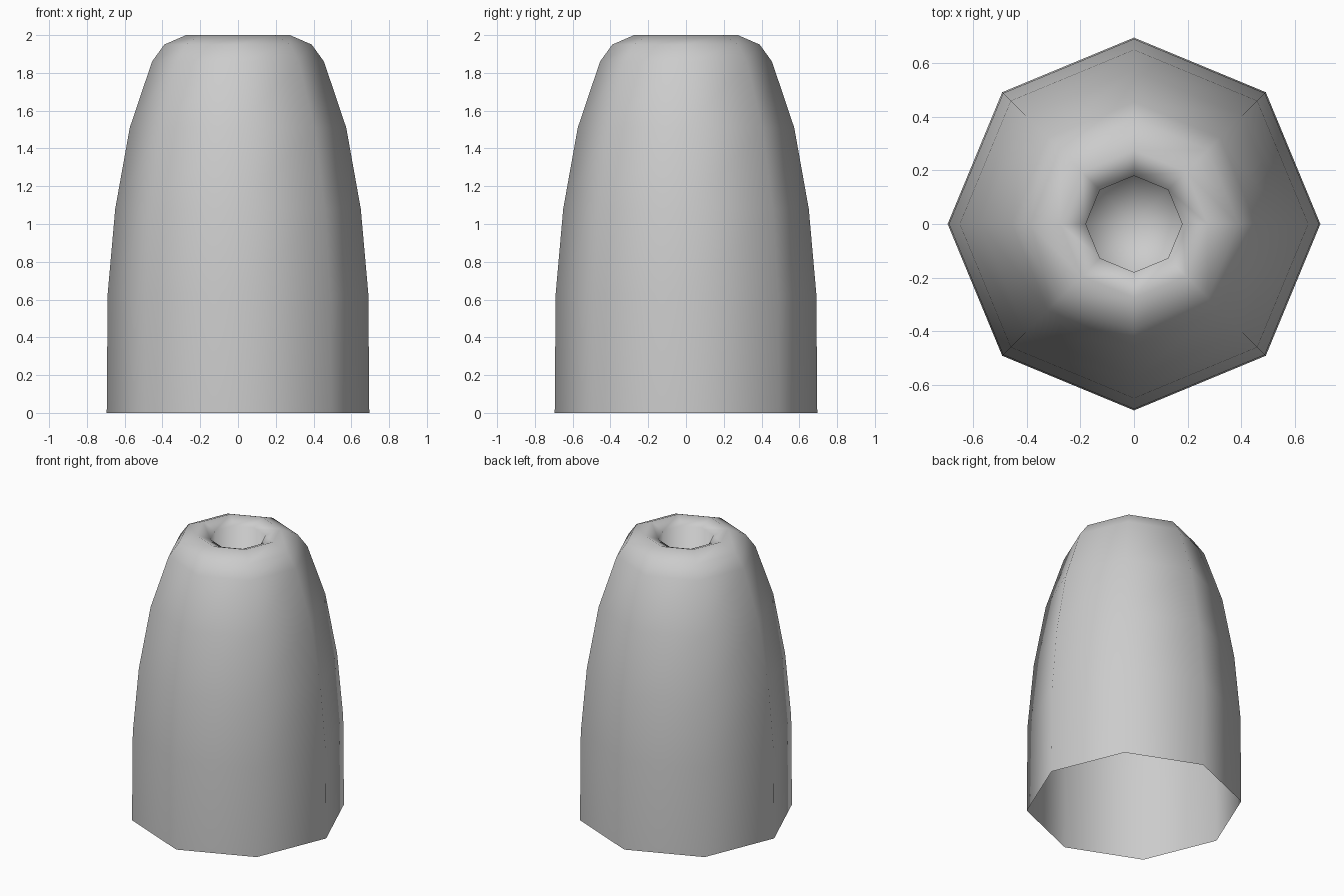
import bpy
import bmesh
from math import cos, sin, pi

cube = bpy.data.objects.get("Cube")
if cube:
    bpy.data.objects.remove(cube)

SIDES = 8

# Plain grey material
grey = bpy.data.materials.new("plain grey")
grey.use_nodes = True
colour = (0.6, 0.6, 0.6, 1)
grey.diffuse_color = colour
grey.node_tree.nodes["Principled BSDF"].inputs["Base Color"].default_value = colour

# Radius and height: open base, tapering wall, rounded shoulder, lip, pit
profile = [(0.695, 0), (0.69, 0.63), (0.65, 1.08), (0.573, 1.51),
           (0.455, 1.86), (0.39, 1.95), (0.275, 2.0),
           (0.18, 1.96), (0.18, 1.6)]

bm = bmesh.new()
rings = [[bm.verts.new((r * cos(2 * pi * i / SIDES), r * sin(2 * pi * i / SIDES), z))
          for i in range(SIDES)] for r, z in profile]

# Walls between neighbouring rings
for low, high in zip(rings, rings[1:]):
    for i in range(SIDES):
        j = (i + 1) % SIDES
        bm.faces.new((low[i], low[j], high[j], high[i]))

# Floor of the pit
centre = bm.verts.new((0, 0, profile[-1][1]))
for i in range(SIDES):
    bm.faces.new((rings[-1][i], rings[-1][(i + 1) % SIDES], centre))

for face in bm.faces:
    face.smooth = True

mesh = bpy.data.meshes.new("hollow_tip_shell")
bm.to_mesh(mesh)
bm.free()
mesh.materials.append(grey)
shell = bpy.data.objects.new("hollow_tip_shell", mesh)
bpy.context.collection.objects.link(shell)
